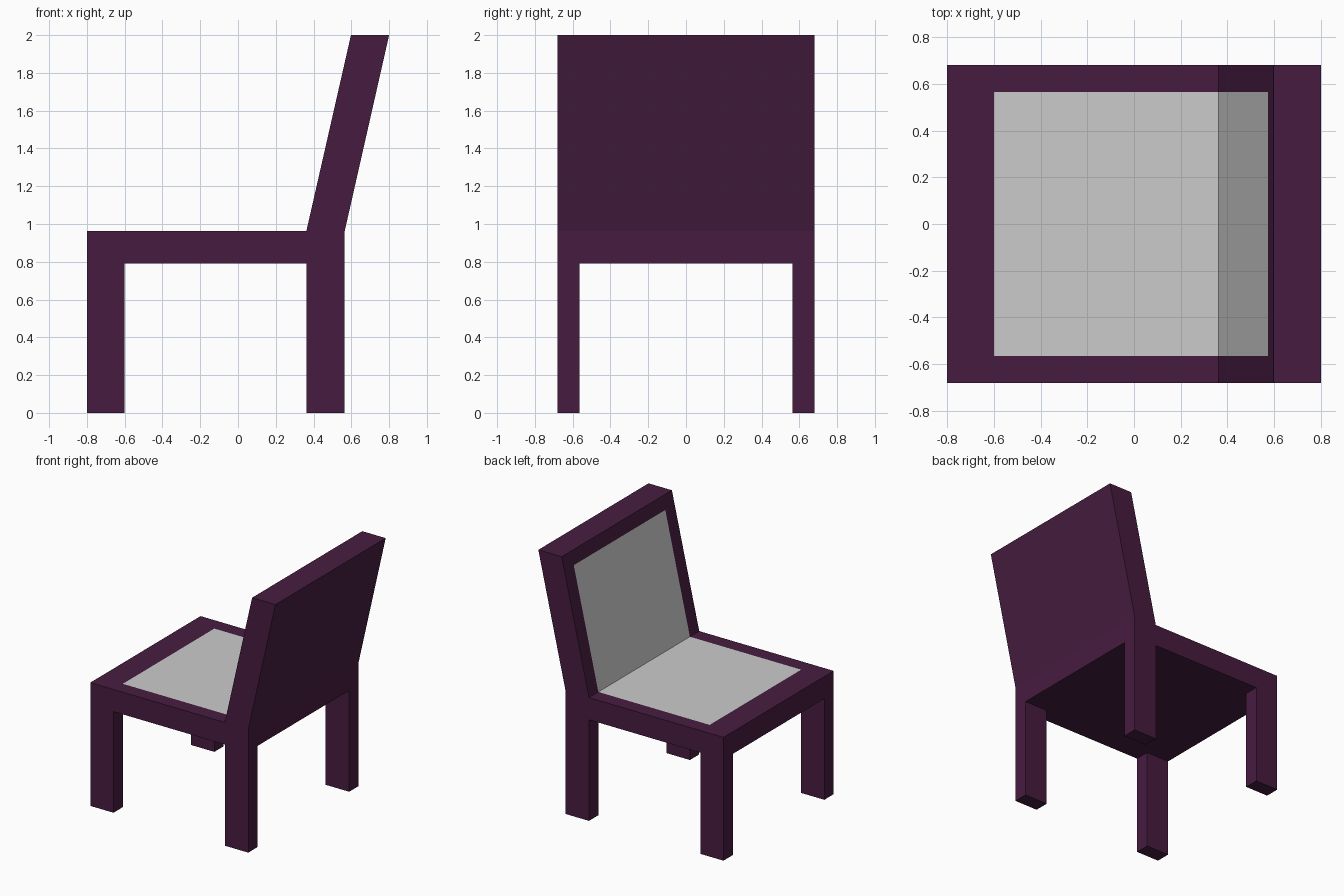
import bpy

if "Cube" in bpy.data.objects:
    bpy.data.objects.remove(bpy.data.objects["Cube"])

HALF = 0.68      # half width of the chair
INNER = 0.565    # half width of the panels and leg gap
SEAT_Z, UNDER_Z = 0.963, 0.79

purple = bpy.data.materials.new("dark_purple")
purple.diffuse_color = (0.062, 0.012, 0.051, 1)
purple.use_nodes = True
purple.node_tree.nodes["Principled BSDF"].inputs["Base Color"].default_value = purple.diffuse_color


def add_mesh(name, verts, faces, mat=None):
    me = bpy.data.meshes.new(name)
    me.from_pydata(verts, [], faces)
    ob = bpy.data.objects.new(name, me)
    bpy.context.collection.objects.link(ob)
    if mat:
        me.materials.append(mat)
    return ob


def framed_block(part, profile, border, s):
    """Extrude an xz profile over y, with a flush grey panel in its first side.
    The last side stays open, where seat and backrest join."""
    n = len(profile)
    (x0, z0), (x1, z1) = profile[:2]
    q = (x1 + (x0 - x1) * border, z1 + (z0 - z1) * border)
    verts = [(x, y * s, z) for y in (-HALF, HALF) for x, z in profile]
    panel = [(x, y * s, z) for y in (-INNER, INNER) for x, z in ((x0, z0), q)]
    a0, a1, b0, b1 = 0, 1, n, n + 1
    ia0, iaq, ib0, ibq = range(2 * n, 2 * n + 4)
    faces = [list(range(n)), list(range(2 * n - 1, n - 1, -1))]
    faces += [(k + 1, k, n + k, n + k + 1) for k in range(1, n - 1)]
    faces += [(a1, a0, ia0, iaq), (a1, iaq, ibq, b1), (ibq, ib0, b0, b1)]
    add_mesh(part + "_frame", verts + panel, faces, purple)
    add_mesh(part + "_panel", panel, [(1, 0, 2, 3)])


# Seat, and the leaning backrest that rises from its rear edge
framed_block("seat", [(0.362, SEAT_Z), (-0.8, SEAT_Z), (-0.8, UNDER_Z),
                      (0.565, UNDER_Z), (0.565, SEAT_Z)], 0.2 / 1.162, 1)
framed_block("backrest", [(0.362, SEAT_Z), (0.598, 2), (0.8, 2),
                          (0.565, SEAT_Z)], 0.1, -1)

# Four legs, open at the top where they meet the seat
for end, xa, xb in (("front", -0.8, -0.6), ("back", 0.362, 0.565)):
    for side, ya, yb in (("right", -HALF, -INNER), ("left", INNER, HALF)):
        ring = [(xa, ya), (xb, ya), (xb, yb), (xa, yb)]
        verts = [(x, y, z) for z in (0, UNDER_Z) for x, y in ring]
        faces = [(3, 2, 1, 0)]
        faces += [(i, (i + 1) % 4, (i + 1) % 4 + 4, i + 4) for i in range(4)]
        add_mesh(f"{end}_{side}_leg", verts, faces, purple)
